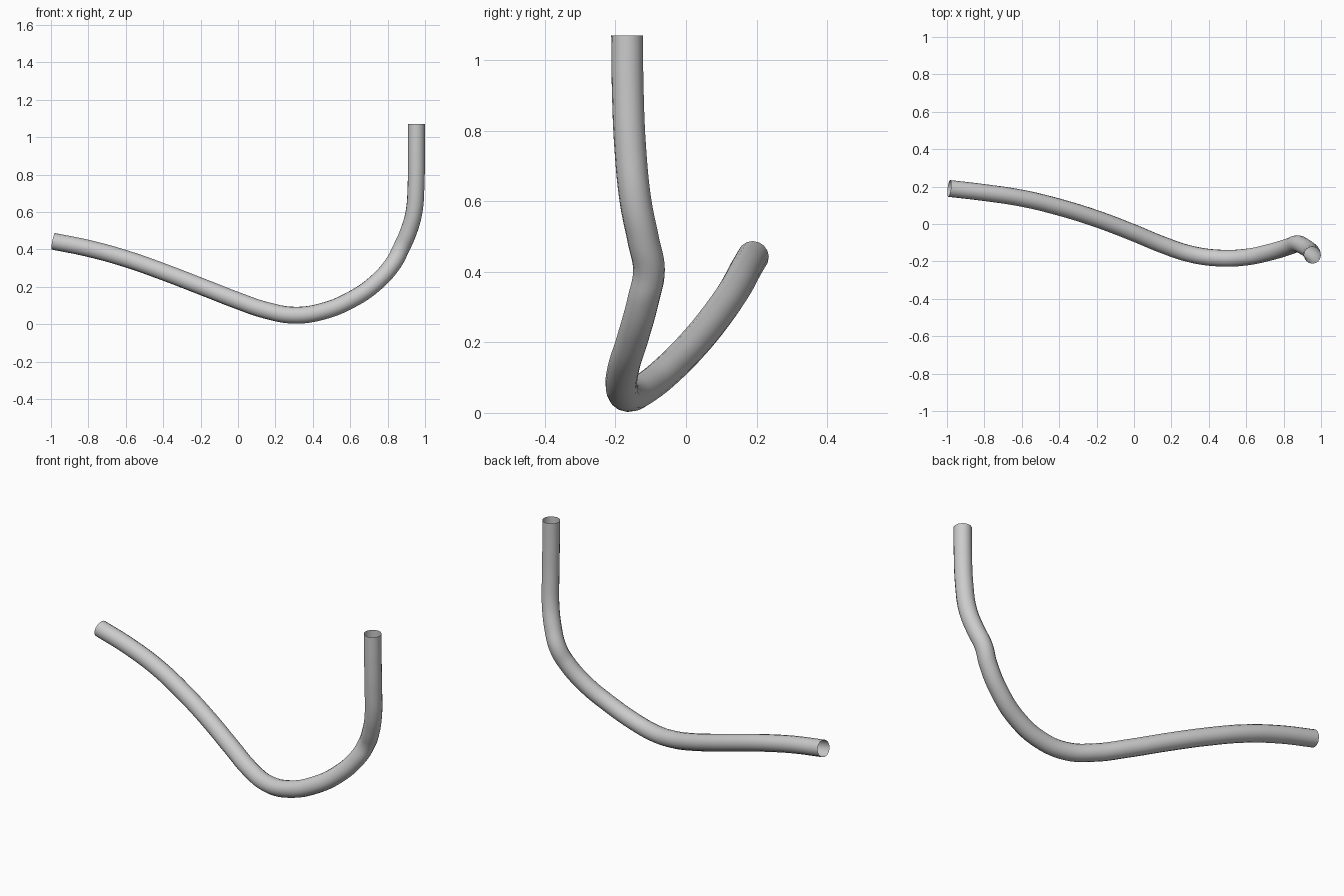
import bpy

if "Cube" in bpy.data.objects:
    bpy.data.objects.remove(bpy.data.objects["Cube"])

# Centreline of the bent tube
RADIUS = 0.045
path = [
    (-0.988, 0.19, 0.443), (-0.80, 0.168, 0.405), (-0.60, 0.138, 0.35),
    (-0.40, 0.09, 0.28), (-0.20, 0.028, 0.203), (0.0, -0.048, 0.125),
    (0.15, -0.11, 0.074), (0.30, -0.16, 0.048), (0.45, -0.182, 0.068),
    (0.60, -0.177, 0.128), (0.73, -0.15, 0.215), (0.83, -0.12, 0.325),
    (0.872, -0.105, 0.405), (0.91, -0.121, 0.49), (0.941, -0.143, 0.60),
    (0.952, -0.158, 0.75), (0.954, -0.165, 0.91), (0.954, -0.167, 1.07),
]

# Open-ended round tube swept along the path
curve = bpy.data.curves.new("bent_tube", "CURVE")
curve.dimensions = "3D"
curve.bevel_depth = RADIUS
curve.bevel_resolution = 6
curve.resolution_u = 6
curve.use_fill_caps = False
spline = curve.splines.new("BEZIER")
spline.bezier_points.add(len(path) - 1)
for point, co in zip(spline.bezier_points, path):
    point.co = co
    point.handle_left_type = point.handle_right_type = "AUTO"

tube = bpy.data.objects.new("bent_tube", curve)
bpy.context.collection.objects.link(tube)

# Convert to a smooth-shaded mesh
bpy.context.view_layer.objects.active = tube
tube.select_set(True)
bpy.ops.object.convert(target="MESH")
bpy.ops.object.shade_smooth_by_angle()
